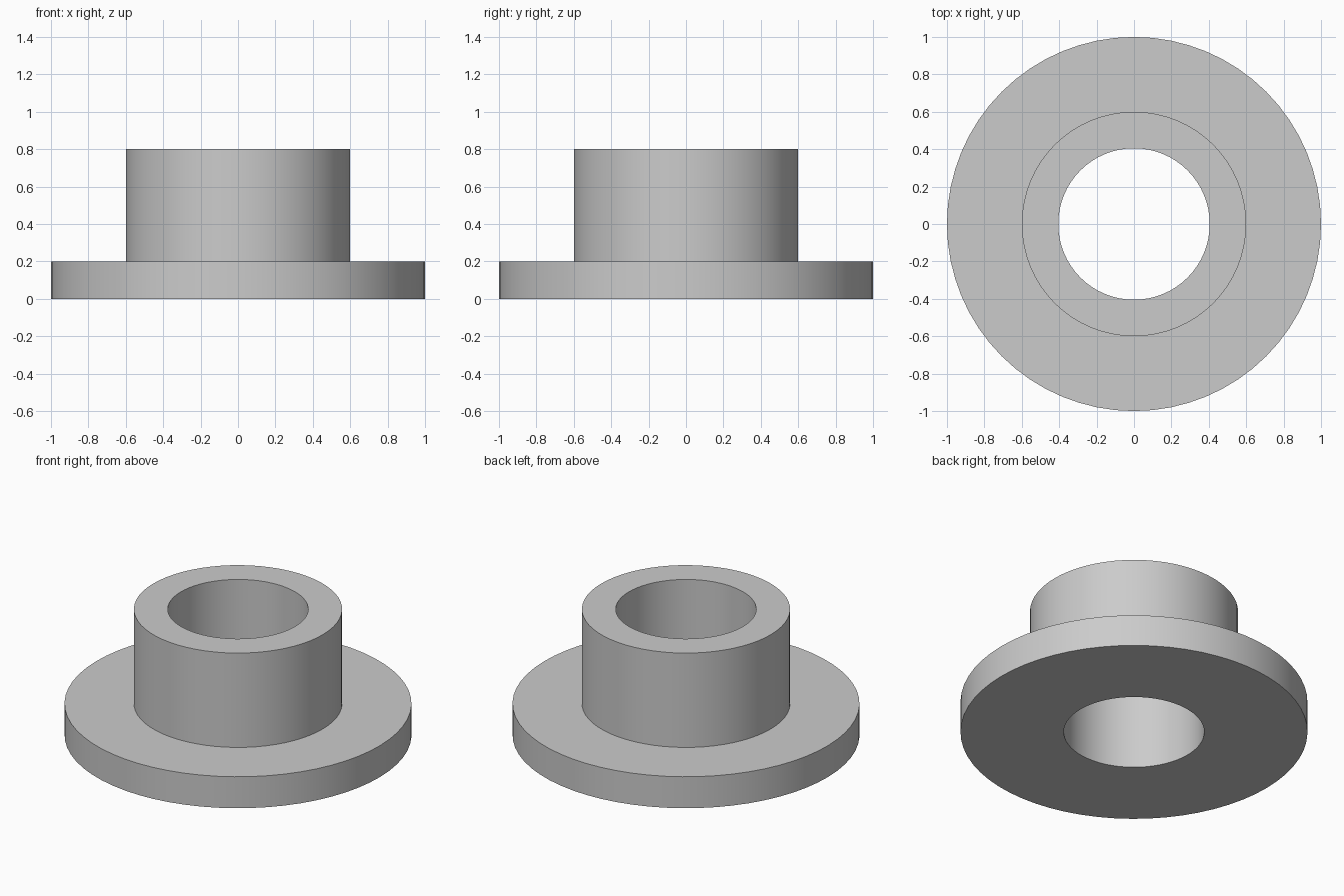
import bpy
import bmesh
from math import cos, sin, tau, radians

SEGMENTS = 64

cube = bpy.data.objects.get("Cube")
if cube:
    bpy.data.objects.remove(cube, do_unlink=True)

# Plain grey metal
grey = bpy.data.materials.new("grey_metal")
grey.use_nodes = True
colour = (0.6, 0.6, 0.6, 1)
grey.diffuse_color = colour
grey.node_tree.nodes["Principled BSDF"].inputs["Base Color"].default_value = colour


def lathe(name, profile):
    """Turn a closed (radius, height) profile around z."""
    bm = bmesh.new()
    rings = [[bm.verts.new((r * cos(tau * i / SEGMENTS), r * sin(tau * i / SEGMENTS), z))
              for i in range(SEGMENTS)] for r, z in profile]
    for ring, following in zip(rings, rings[1:] + rings[:1]):
        for i in range(SEGMENTS):
            j = (i + 1) % SEGMENTS
            bm.faces.new((ring[i], ring[j], following[j], following[i]))
    bmesh.ops.recalc_face_normals(bm, faces=bm.faces)
    mesh = bpy.data.meshes.new(name)
    bm.to_mesh(mesh)
    bm.free()
    mesh.materials.append(grey)
    obj = bpy.data.objects.new(name, mesh)
    bpy.context.collection.objects.link(obj)
    bpy.ops.object.select_all(action='DESELECT')
    obj.select_set(True)
    bpy.context.view_layer.objects.active = obj
    bpy.ops.object.shade_smooth_by_angle(angle=radians(30))
    return obj


# Flange, sleeve and through bore turned as one piece
BORE, SLEEVE, FLANGE = 0.405, 0.6, 1.0
lathe("flanged_bushing", [
    (BORE, 0), (FLANGE, 0), (FLANGE, 0.2),
    (SLEEVE, 0.2), (SLEEVE, 0.8), (BORE, 0.8),
])
